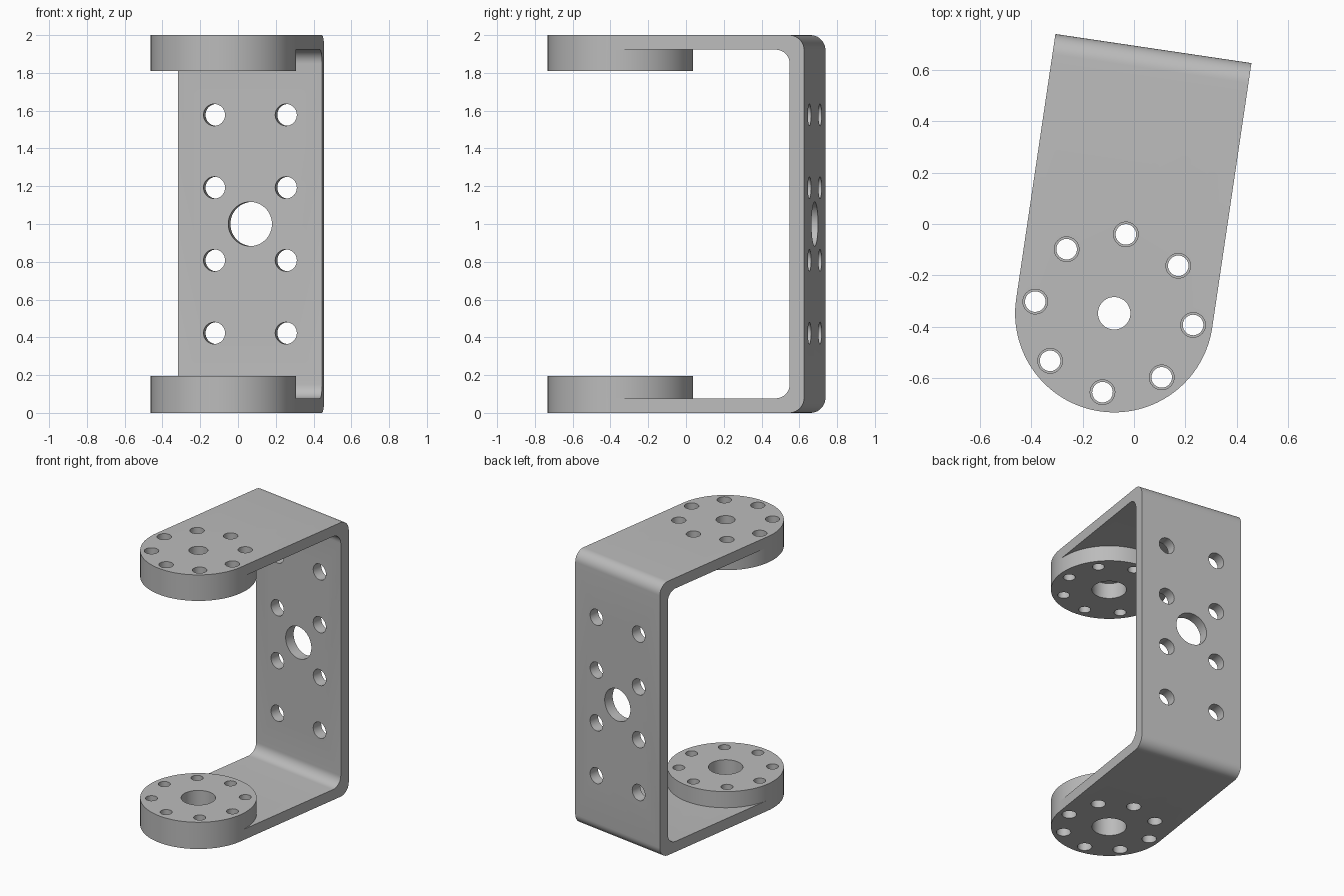
import bpy, bmesh
from math import sin, cos, pi, radians
from mathutils import Matrix, Vector

cube = bpy.data.objects.get("Cube")
if cube:
    bpy.data.objects.remove(cube, do_unlink=True)

# Main sizes; the hub axis is the local origin, +y runs to the back plate
R = 0.385          # half width and hub radius
BACK = 1.04        # hub axis to outer back face
T = 0.077          # sheet thickness
H = 2.0
HUB = 0.195        # outer face to inner face of hub
PLACE = Matrix.Translation((-0.077, -0.347, 0)) @ Matrix.Rotation(radians(-8.43), 4, "Z")

metal = bpy.data.materials.new("grey metal")
metal.use_nodes = True
colour = (0.5, 0.5, 0.5, 1)
metal.diffuse_color = colour
metal.node_tree.nodes["Principled BSDF"].inputs["Base Color"].default_value = colour


def make_object(name, bm):
    bmesh.ops.recalc_face_normals(bm, faces=bm.faces)
    mesh = bpy.data.meshes.new(name)
    bm.to_mesh(mesh)
    bm.free()
    mesh.materials.append(metal)
    obj = bpy.data.objects.new(name, mesh)
    bpy.context.collection.objects.link(obj)
    return obj


def prism(name, points, direction):
    bm = bmesh.new()
    face = bm.faces.new([bm.verts.new(p) for p in points])
    new = bmesh.ops.extrude_face_region(bm, geom=[face])["geom"]
    verts = [g for g in new if isinstance(g, bmesh.types.BMVert)]
    bmesh.ops.translate(bm, verts=verts, vec=direction)
    return make_object(name, bm)


def add_cylinder(bm, centre, radius, depth, axis="Z", sides=48):
    turn = Matrix.Rotation(pi / 2, 4, "X") if axis == "Y" else Matrix()
    bmesh.ops.create_cone(bm, cap_ends=True, segments=sides, radius1=radius,
                          radius2=radius, depth=depth,
                          matrix=Matrix.Translation(centre) @ turn)


def arc(cx, cy, r, a0, a1, n):
    angles = [radians(a0 + (a1 - a0) * i / n) for i in range(n + 1)]
    return [(cx + r * cos(a), cy + r * sin(a)) for a in angles]


def combine(obj, cutter, operation):
    mod = obj.modifiers.new(operation.lower(), "BOOLEAN")
    mod.operation = operation
    mod.solver = "EXACT"
    mod.object = cutter
    bpy.context.view_layer.objects.active = obj
    bpy.ops.object.modifier_apply(modifier=mod.name)
    bpy.data.objects.remove(cutter, do_unlink=True)


def ring_of_holes(bm, z, radius, depth):
    for i in range(8):
        a = i * pi / 4
        add_cylinder(bm, (0.31 * sin(a), 0.31 * cos(a), z), radius, depth, sides=32)


def finish(obj):
    obj.matrix_world = PLACE
    bpy.ops.object.select_all(action="DESELECT")
    obj.select_set(True)
    bpy.context.view_layer.objects.active = obj
    bpy.ops.object.shade_smooth_by_angle(angle=radians(30))


# Bent sheet: U profile with rounded bends
outer, inner = 0.08, 0.075
yo, yi = BACK - outer, BACK - T - inner
profile = [(-0.5, 0)] + arc(yo, outer, outer, -90, 0, 10)
profile += arc(yo, H - outer, outer, 0, 90, 10) + [(-0.5, H), (-0.5, H - T)]
profile += arc(yi, H - T - inner, inner, 90, 0, 10)
profile += arc(yi, T + inner, inner, 0, -90, 10) + [(-0.5, T)]
bracket = prism("bracket", [(-0.5, y, z) for y, z in profile], Vector((1, 0, 0)))

# Trim the sheet to its width and round the arm ends
outline = arc(0, 0, R, 180, 360, 64) + [(R, 1.3), (-R, 1.3)]
trim = prism("trim_cutter", [(x, y, -0.2) for x, y in outline], Vector((0, 0, 2.4)))
combine(bracket, trim, "INTERSECT")

# Holes in both arms and the back plate
bm = bmesh.new()
for z, bore in ((0, 0.114), (H, 0.063)):
    ring_of_holes(bm, z, 0.048, 0.3)
    add_cylinder(bm, (0, 0, z), bore, 0.3)
add_cylinder(bm, (0, BACK, 1), 0.117, 0.4, "Y")
for x in (-0.192, 0.192):
    for row in range(4):
        add_cylinder(bm, (x, BACK, 0.4225 + 0.385 * row), 0.058, 0.4, "Y", 32)
combine(bracket, make_object("hole_cutter", bm), "DIFFERENCE")
finish(bracket)

# Drilled hub discs on the inner faces of the arms
for name, low, high in (("bottom_hub", T, HUB), ("top_hub", H - HUB + 0.005, H - T)):
    mid = (low + high) / 2
    bm = bmesh.new()
    add_cylinder(bm, (0, 0, mid), R, high - low, sides=128)
    hub = make_object(name, bm)
    bm = bmesh.new()
    ring_of_holes(bm, mid, 0.04, 0.4)
    add_cylinder(bm, (0, 0, mid), 0.114, 0.4)
    combine(hub, make_object("hub_cutter", bm), "DIFFERENCE")
    finish(hub)
